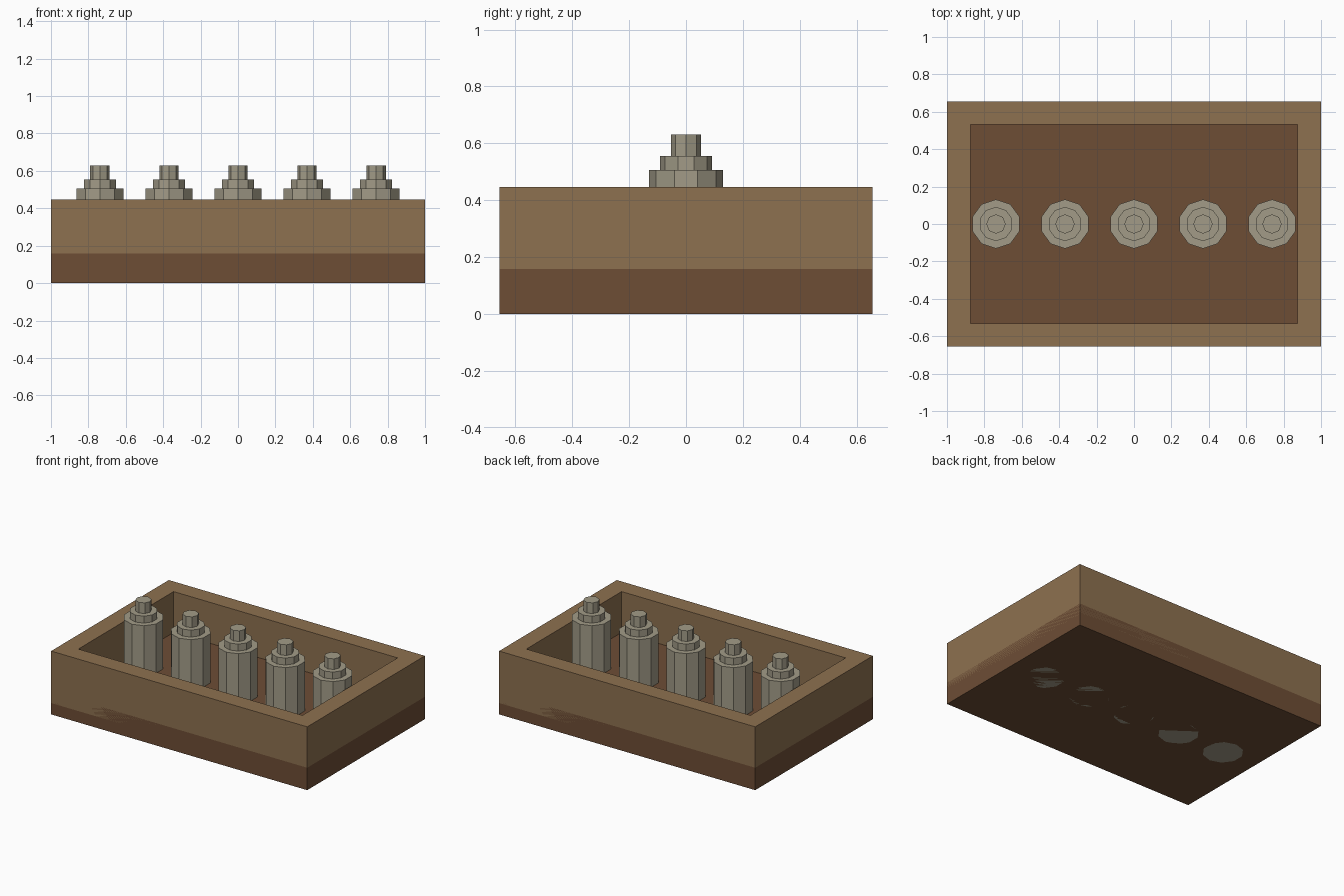
import bpy, bmesh

if "Cube" in bpy.data.objects:
    bpy.data.objects.remove(bpy.data.objects["Cube"])


def material(name, rgb):
    m = bpy.data.materials.new(name)
    m.diffuse_color = (*rgb, 1)
    m.use_nodes = True
    m.node_tree.nodes["Principled BSDF"].inputs["Base Color"].default_value = m.diffuse_color
    return m


dark_wood = material("dark_wood", (0.155, 0.075, 0.036))
light_wood = material("light_wood", (0.27, 0.165, 0.08))
grey_glass = material("grey_glass", (0.36, 0.33, 0.245))


def add_object(name, bm, mat):
    bmesh.ops.recalc_face_normals(bm, faces=bm.faces)
    mesh = bpy.data.meshes.new(name)
    bm.to_mesh(mesh)
    bm.free()
    mesh.materials.append(mat)
    obj = bpy.data.objects.new(name, mesh)
    bpy.context.collection.objects.link(obj)
    return obj


def slab(name, x, y, z0, z1, mat):
    bm = bmesh.new()
    bmesh.ops.create_cube(bm, size=1)
    for v in bm.verts:
        v.co = (v.co.x * 2 * x, v.co.y * 2 * y, z0 if v.co.z < 0 else z1)
    return add_object(name, bm, mat)


def frame(name, outer, inner, z0, z1, mat):
    # four-sided wall ring with mitred corners
    bm = bmesh.new()
    section = [(outer, z0), (outer, z1), (inner, z1), (inner, z0)]
    signs = [(-1, -1), (1, -1), (1, 1), (-1, 1)]
    rings = [[bm.verts.new((sx * s[0], sy * s[1], z)) for sx, sy in signs]
             for s, z in section]
    for i in range(4):
        a, b = rings[i], rings[(i + 1) % 4]
        for j in range(4):
            k = (j + 1) % 4
            bm.faces.new((a[j], a[k], b[k], b[j]))
    return add_object(name, bm, mat)


def cylinder(name, x, radius, z0, z1, sides, mat):
    bpy.ops.mesh.primitive_cylinder_add(vertices=sides, radius=radius, depth=z1 - z0,
                                        location=(x, 0, (z0 + z1) / 2))
    obj = bpy.context.object
    obj.name = name
    obj.data.materials.append(mat)


# crate
slab("crate_base", 1.0, 0.656, 0, 0.158, dark_wood)
frame("crate_walls", (1.0, 0.656), (0.875, 0.531), 0.08, 0.447, light_wood)

# row of stepped bottles
for i in range(5):
    x = (i - 2) * 0.369
    cylinder(f"bottle_body_{i + 1}", x, 0.131, 0, 0.506, 10, grey_glass)
    cylinder(f"bottle_shoulder_{i + 1}", x, 0.091, 0.506, 0.555, 10, grey_glass)
    cylinder(f"bottle_neck_{i + 1}", x, 0.052, 0.555, 0.63, 8, grey_glass)
